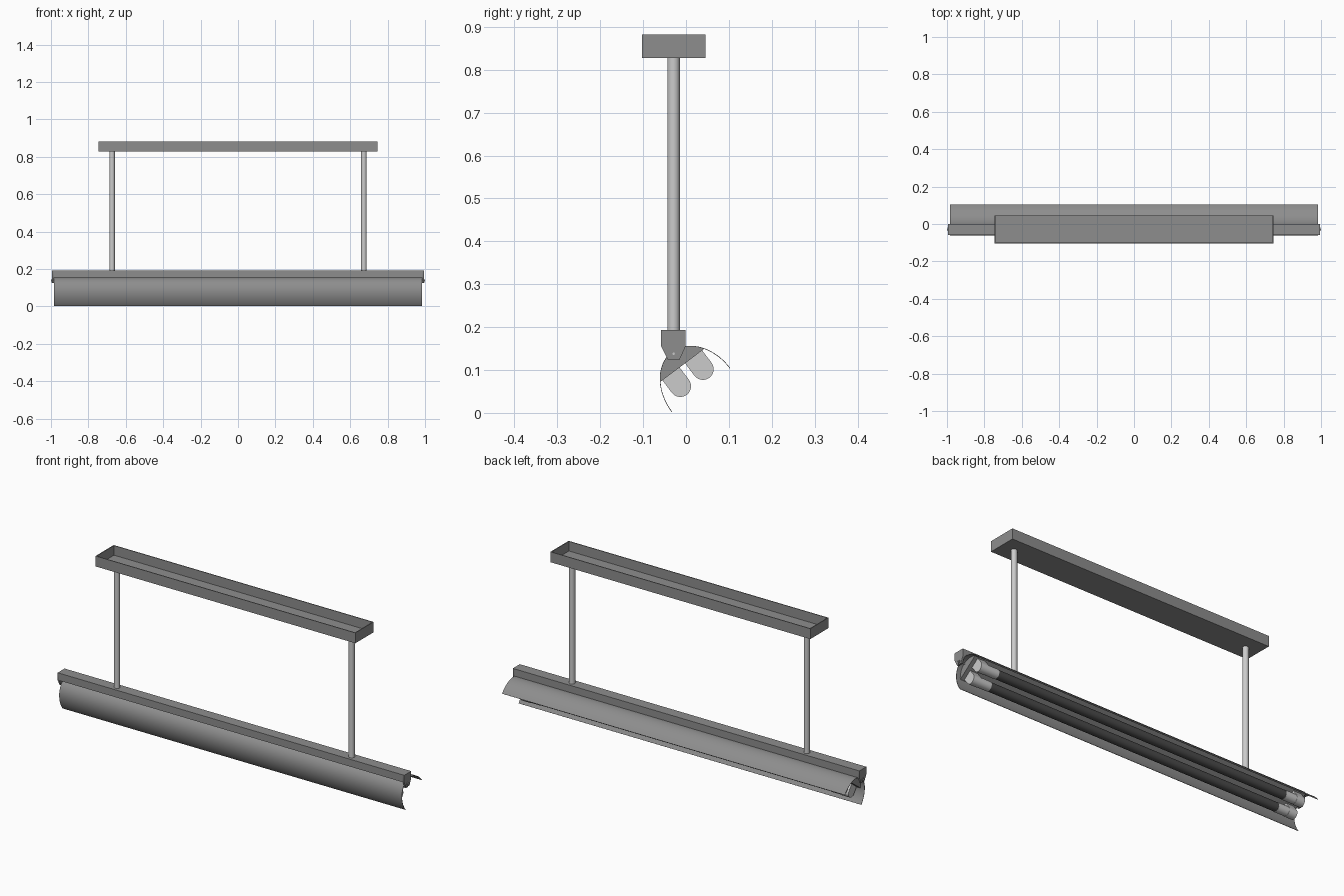
import bpy, bmesh
from math import cos, sin, pi, radians, asin

if "Cube" in bpy.data.objects:
    bpy.data.objects.remove(bpy.data.objects["Cube"])

PY, PZ, TILT = -0.029, 0.138, radians(37)   # pivot of the tilting lamp head


def grey(name, v):
    m = bpy.data.materials.new(name)
    m.diffuse_color = (v, v, v, 1)
    m.use_nodes = True
    m.node_tree.nodes["Principled BSDF"].inputs["Base Color"].default_value = m.diffuse_color
    return m


DARK, BLACK = grey("dark_metal", 0.27), grey("unlit_tube", 0.07)


def tilt(pts):
    """Lamp-head section (u across, v along its axis) to world (y, z)."""
    c, s = cos(TILT), sin(TILT)
    return [(PY + u * c - v * s, PZ + u * s + v * c) for u, v in pts]


def arc(cu, cv, a, b, t0, t1, n):
    return [(cu + a * cos(t0 + (t1 - t0) * i / n), cv + b * sin(t0 + (t1 - t0) * i / n))
            for i in range(n + 1)]


def circle(cu, cv, r, n=24):
    return arc(cu, cv, r, r, 0, 2 * pi, n)[:-1]


def rect(y0, y1, z0, z1):
    return [(y0, z0), (y1, z0), (y1, z1), (y0, z1)]


def finish(name, bm, mat=None):
    bmesh.ops.recalc_face_normals(bm, faces=bm.faces)
    me = bpy.data.meshes.new(name)
    bm.to_mesh(me)
    bm.free()
    if mat:
        me.materials.append(mat)
    ob = bpy.data.objects.new(name, me)
    bpy.context.collection.objects.link(ob)
    bpy.ops.object.select_all(action='DESELECT')
    ob.select_set(True)
    bpy.context.view_layer.objects.active = ob
    bpy.ops.object.shade_smooth_by_angle(angle=radians(30))
    return ob


def extrude(name, mat, *parts):
    """Each part is (yz section, x0, x1), extruded along x."""
    bm = bmesh.new()
    for pts, x0, x1 in parts:
        a = [bm.verts.new((x0, y, z)) for y, z in pts]
        b = [bm.verts.new((x1, y, z)) for y, z in pts]
        bm.faces.new(a)
        bm.faces.new(b[::-1])
        for i in range(len(pts)):
            j = (i + 1) % len(pts)
            bm.faces.new((a[i], a[j], b[j], b[i]))
    return finish(name, bm, mat)


# Ceiling canopy: tray open at the top
y0, y1, z0, z1, t = -0.103, 0.046, 0.828, 0.882, 0.004
extrude("ceiling_tray", DARK,
        ([(y0, z0), (y1, z0), (y1, z1), (y1 - t, z1), (y1 - t, z0 + t),
          (y0 + t, z0 + t), (y0 + t, z1), (y0, z1)], -0.741, 0.741))
for s, side in ((-1, "left"), (1, "right")):
    extrude("ceiling_tray_end_" + side, DARK, (rect(y0, y1, z0, z1), s * 0.741, s * 0.745))

# Hanging rail
extrude("hanging_rail", DARK, (rect(-0.058, -0.001, 0.155, 0.193), -0.985, 0.985))

# Curved reflector shell
outer = arc(0, -0.106, 0.0855, 0.112, 0, pi, 40)
inner = arc(0, -0.106, 0.084, 0.1105, pi, 0, 40)
extrude("reflector", DARK, (tilt(outer + inner), -0.983, 0.983))

# Gear housing inside the reflector, flat underneath
t0 = asin(0.072 / 0.111)
extrude("gear_housing", DARK,
        (tilt(arc(0, -0.106, 0.0845, 0.111, t0, pi - t0, 24)), -0.96, 0.96))

# Lamp tubes
for u, side in ((-0.033, "lower"), (0.033, "upper")):
    extrude("lamp_tube_" + side, BLACK, (tilt(circle(u, -0.07, 0.022)), -0.85, 0.85))

for s, side in ((-1, "left"), (1, "right")):
    # Suspension rod
    bm = bmesh.new()
    bmesh.ops.create_cone(bm, cap_ends=True, segments=24, radius1=0.0145,
                          radius2=0.0145, depth=0.638)
    bmesh.ops.translate(bm, verts=bm.verts, vec=(s * 0.673, PY, 0.511))
    finish("suspension_rod_" + side, bm)

    # Tapered end bracket of the rail
    extrude("end_bracket_" + side, DARK,
            ([(-0.058, 0.193), (-0.058, 0.155), (-0.042, 0.124), (-0.015, 0.124),
              (-0.001, 0.155), (-0.001, 0.193)], s * 0.985, s * 0.994))

    # Pivot screw and its washer
    extrude("pivot_washer_" + side, DARK, (circle(PY, PZ, 0.009, 16), s * 0.994, s * 0.997))
    extrude("pivot_screw_" + side, None, (circle(PY, PZ, 0.003, 12), s * 0.95, s * 1.0))

    # Lamp holders with round sockets
    for u, row in ((-0.033, "lower"), (0.033, "upper")):
        section = [(u - 0.025, -0.03)] + arc(u, -0.07, 0.025, 0.025, pi, 2 * pi, 16) \
            + [(u + 0.025, -0.03)]
        extrude(f"lamp_holder_{row}_{side}", None,
                (tilt(section), s * 0.895, s * 0.94),
                (tilt(circle(u, -0.07, 0.0235)), s * 0.835, s * 0.895))
